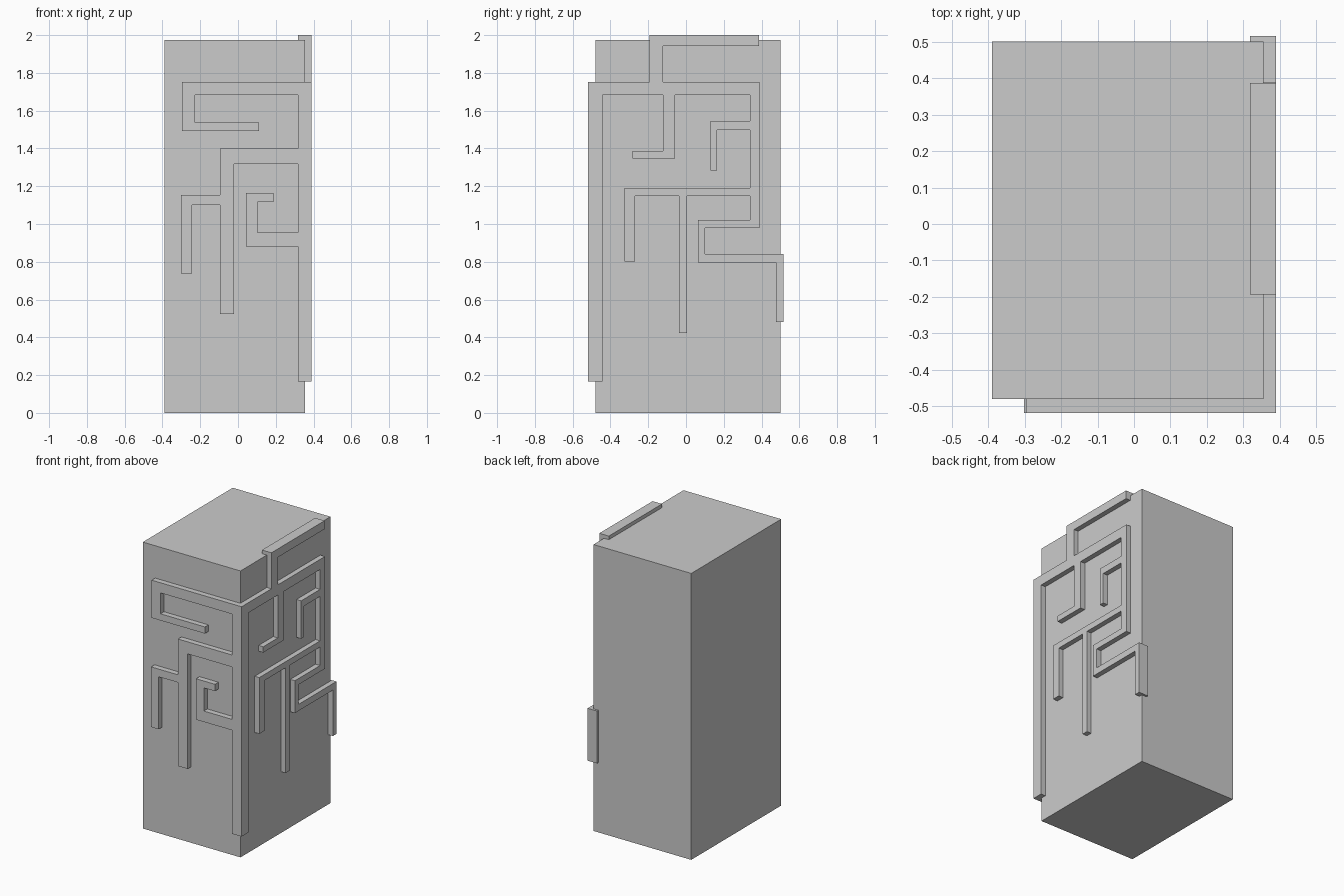
import bpy, bmesh
from mathutils import Vector

if "Cube" in bpy.data.objects:
    bpy.data.objects.remove(bpy.data.objects["Cube"])


def finish(name, bm):
    bmesh.ops.recalc_face_normals(bm, faces=bm.faces)
    mesh = bpy.data.meshes.new(name)
    bm.to_mesh(mesh)
    bm.free()
    obj = bpy.data.objects.new(name, mesh)
    bpy.context.collection.objects.link(obj)
    return obj


def block(name, lo, hi):
    bm = bmesh.new()
    bmesh.ops.create_cube(bm, size=1)
    lo, hi = Vector(lo), Vector(hi)
    for v in bm.verts:
        v.co = (lo + hi) / 2 + v.co * (hi - lo)
    return finish(name, bm)


def relief(name, rects, place, depth):
    """Merge rectangles (u0, u1, z0, z1) into one flat outline and extrude it."""
    us = sorted({u for r in rects for u in r[:2]})
    zs = sorted({z for r in rects for z in r[2:]})
    bm = bmesh.new()
    grid = {}

    def vert(i, j):
        if (i, j) not in grid:
            grid[i, j] = bm.verts.new(place(us[i], zs[j]))
        return grid[i, j]

    for i in range(len(us) - 1):
        for j in range(len(zs) - 1):
            u, z = (us[i] + us[i + 1]) / 2, (zs[j] + zs[j + 1]) / 2
            if any(a < u < b and c < z < d for a, b, c, d in rects):
                bm.faces.new([vert(i, j), vert(i + 1, j), vert(i + 1, j + 1), vert(i, j + 1)])
    ext = bmesh.ops.extrude_face_region(bm, geom=bm.faces[:], use_keep_orig=True)
    moved = [g for g in ext["geom"] if isinstance(g, bmesh.types.BMVert)]
    bmesh.ops.translate(bm, verts=moved, vec=depth)
    return finish(name, bm)


# Main tall block
block("body", (-0.39, -0.48, 0), (0.355, 0.5, 1.975))

# Front branching relief, including the corner post (x, z)
front = [
    (0.318, 0.39, 0.167, 1.752),     # corner post
    (-0.296, 0.318, 1.682, 1.752),   # upper hook
    (-0.296, -0.228, 1.492, 1.752),
    (-0.296, 0.11, 1.492, 1.538),
    (-0.095, 0.318, 1.317, 1.4),     # middle branch
    (-0.095, -0.021, 0.524, 1.4),
    (-0.301, -0.095, 1.1, 1.153),
    (-0.301, -0.243, 0.738, 1.153),
    (0.042, 0.318, 0.881, 0.956),    # lower curl
    (0.042, 0.102, 0.881, 1.163),
    (0.042, 0.187, 1.116, 1.163),
]
relief("front_relief", front, lambda u, z: (u, -0.518, z), (0, 0.075, 0))

# Right branching relief, overhanging the top and back edges (y, z)
right = [
    (-0.443, 0.39, 1.682, 1.752),    # main bar
    (-0.193, -0.122, 1.752, 2.0),    # top overhang
    (-0.193, 0.387, 1.942, 2.0),
    (-0.122, -0.058, 1.346, 1.682),  # upper left hook
    (-0.282, -0.058, 1.346, 1.386),
    (0.338, 0.39, 0.978, 1.682),     # right stem
    (0.131, 0.338, 1.497, 1.545),    # small hook
    (0.131, 0.164, 1.284, 1.545),
    (-0.325, 0.338, 1.148, 1.19),    # middle bar with two drops
    (-0.325, -0.27, 0.802, 1.19),
    (-0.037, 0.005, 0.422, 1.148),
    (0.063, 0.39, 0.978, 1.02),      # lower zigzag to the back edge
    (0.063, 0.1, 0.797, 1.02),
    (0.063, 0.515, 0.797, 0.842),
    (0.476, 0.515, 0.481, 0.842),
]
relief("right_relief", right, lambda u, z: (0.39, u, z), (-0.072, 0, 0))
